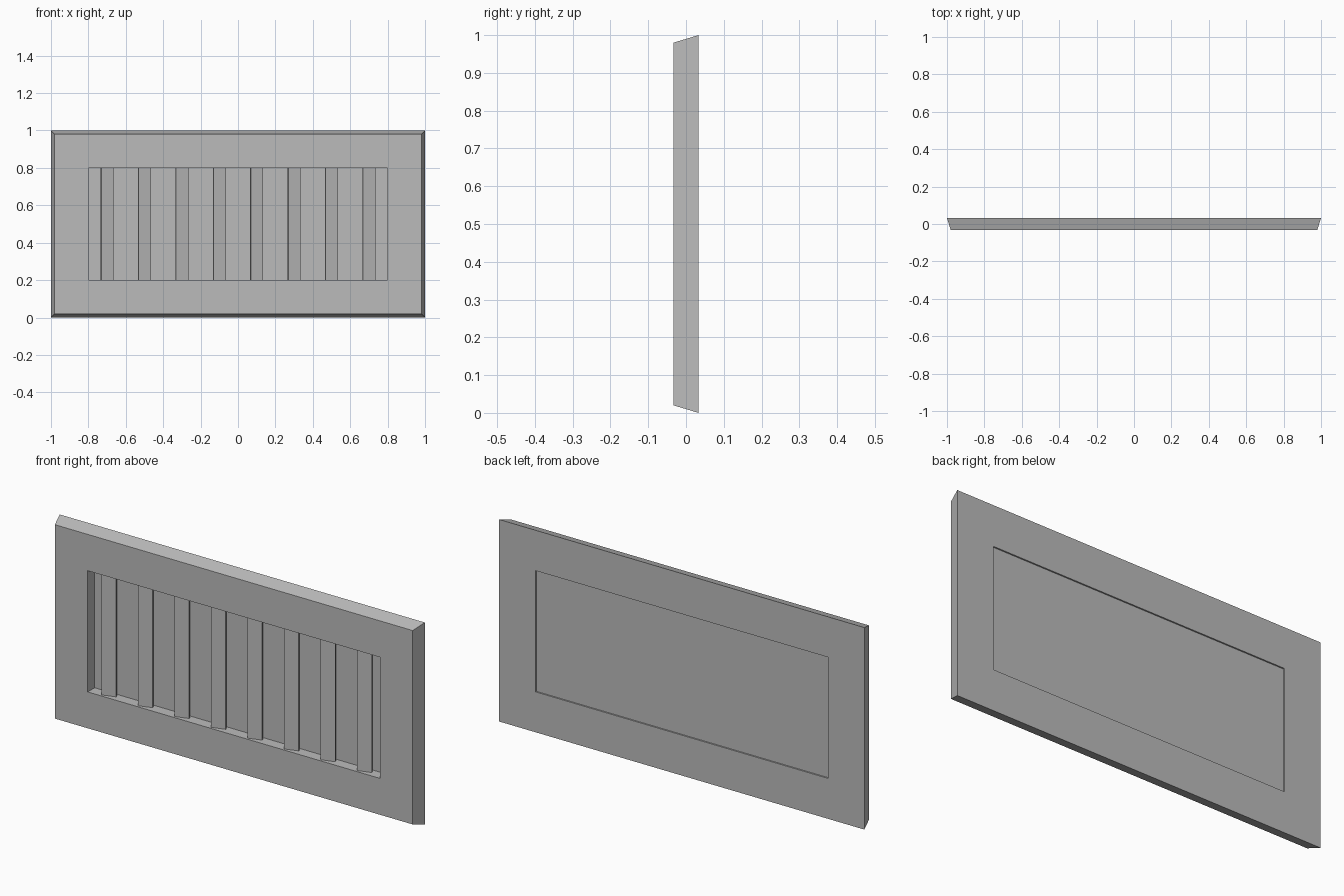
import bpy
import bmesh
import math

cube = bpy.data.objects.get("Cube")
if cube:
    bpy.data.objects.remove(cube, do_unlink=True)

GREY = (0.5, 0.5, 0.5, 1.0)
metal = bpy.data.materials.new("grey_metal")
metal.use_nodes = True
metal.diffuse_color = GREY
metal.node_tree.nodes["Principled BSDF"].inputs["Base Color"].default_value = GREY

FRONT, BACK = -0.033, 0.033
MID_Z = 0.5
OPEN_X, OPEN_Z = 0.8, 0.3


def finish(name, bm):
    bmesh.ops.recalc_face_normals(bm, faces=bm.faces)
    mesh = bpy.data.meshes.new(name)
    bm.to_mesh(mesh)
    bm.free()
    mesh.materials.append(metal)
    obj = bpy.data.objects.new(name, mesh)
    bpy.context.collection.objects.link(obj)
    return obj


def ring(bm, hx, hz, y):
    corners = [(-1, -1), (1, -1), (1, 1), (-1, 1)]
    return [bm.verts.new((sx * hx, y, MID_Z + sz * hz)) for sx, sz in corners]


def box(name, size, location, turn=0.0):
    bm = bmesh.new()
    bmesh.ops.create_cube(bm, size=1)
    bmesh.ops.scale(bm, vec=size, verts=bm.verts)
    obj = finish(name, bm)
    obj.location = location
    obj.rotation_euler.z = turn
    return obj


# Frame: four rectangular loops bridged into a closed, bevelled surround
bm = bmesh.new()
loops = [ring(bm, 0.98, 0.48, FRONT), ring(bm, 1.0, 0.5, BACK),
         ring(bm, OPEN_X, OPEN_Z, BACK), ring(bm, OPEN_X, OPEN_Z, FRONT)]
for a, b in zip(loops, loops[1:] + loops[:1]):
    for i in range(4):
        j = (i + 1) % 4
        bm.faces.new((a[i], a[j], b[j], b[i]))
finish("frame", bm)

# Back plate, slightly recessed behind the frame
box("back_plate", (2 * OPEN_X, 0.005, 2 * OPEN_Z), (0, 0.0235, MID_Z))

# Upright slats, each turned about its own vertical axis
for i in range(8):
    box(f"slat_{i + 1}", (0.069, 0.013, 2 * OPEN_Z),
        (-0.7 + 0.2 * i, -0.007, MID_Z), math.radians(17))
